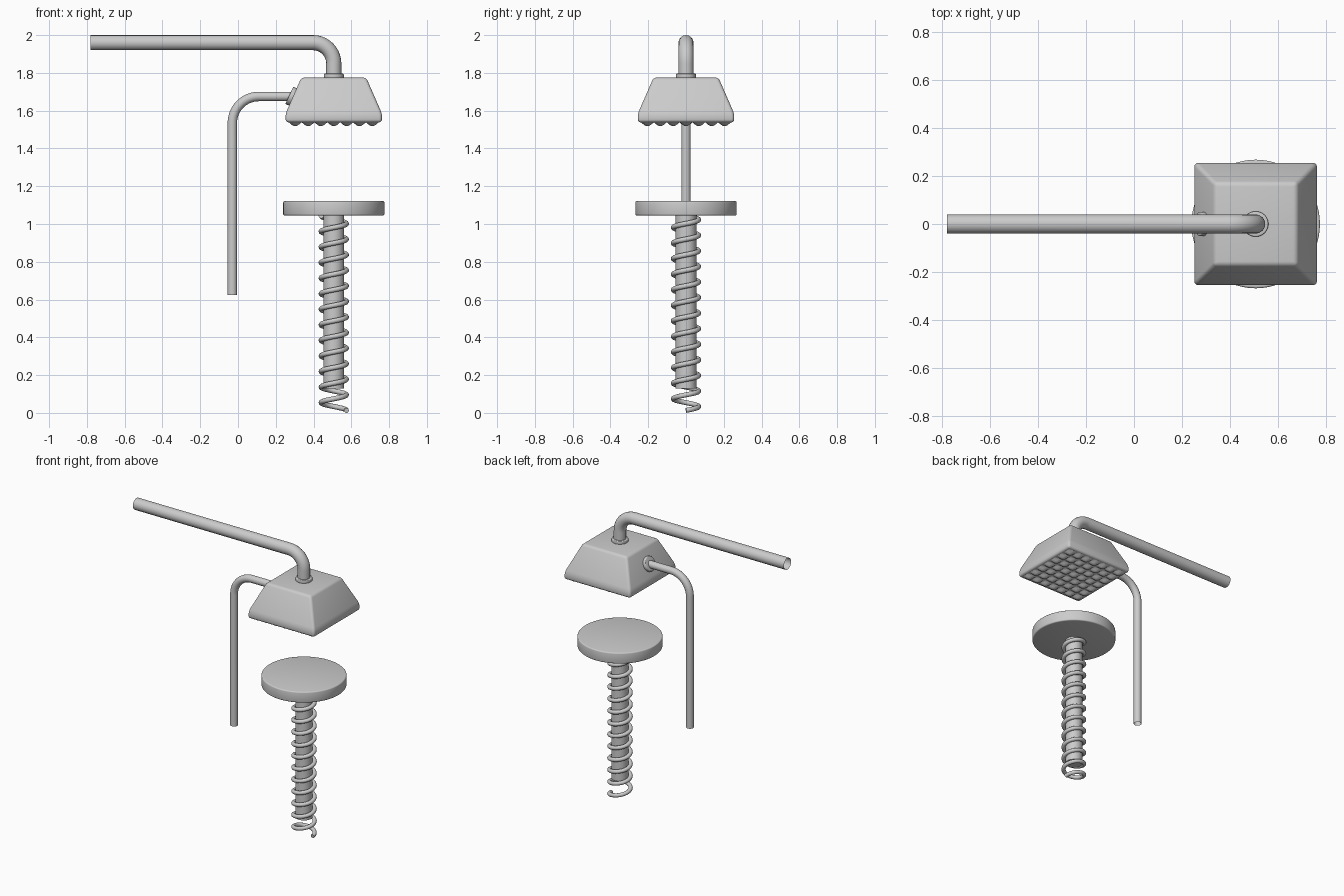
import bpy, bmesh, math
from mathutils import Vector

if "Cube" in bpy.data.objects:
    bpy.data.objects.remove(bpy.data.objects["Cube"])

CX = 0.507  # common axis of head, seat and spring


def finish(name, bm, angle=35):
    me = bpy.data.meshes.new(name)
    bmesh.ops.recalc_face_normals(bm, faces=bm.faces)
    bm.to_mesh(me)
    bm.free()
    ob = bpy.data.objects.new(name, me)
    bpy.context.collection.objects.link(ob)
    bpy.ops.object.select_all(action='DESELECT')
    ob.select_set(True)
    bpy.context.view_layer.objects.active = ob
    bpy.ops.object.shade_smooth_by_angle(angle=math.radians(angle))
    return ob


def tube(name, pts, radius, caps=False, res=4):
    cu = bpy.data.curves.new(name, 'CURVE')
    cu.dimensions = '3D'
    cu.bevel_depth = radius
    cu.bevel_resolution = res
    cu.use_fill_caps = caps
    sp = cu.splines.new('POLY')
    sp.points.add(len(pts) - 1)
    for p, co in zip(sp.points, pts):
        p.co = (*co, 1)
    sp.use_smooth = True
    ob = bpy.data.objects.new(name, cu)
    bpy.context.collection.objects.link(ob)
    return ob


def arc(x, z, r, a0, a1, n=14):
    angs = [math.radians(a0 + (a1 - a0) * i / n) for i in range(n + 1)]
    return [(x + r * math.cos(a), 0, z + r * math.sin(a)) for a in angs]


def disc(name, centre, r, h, axis=(0, 0, 1), bevel=0.008, seg=48):
    bm = bmesh.new()
    bmesh.ops.create_cone(bm, cap_ends=True, segments=seg, radius1=r, radius2=r, depth=h)
    if bevel:
        rims = [e for e in bm.edges if abs(e.verts[0].co.z - e.verts[1].co.z) < 1e-5]
        bmesh.ops.bevel(bm, geom=rims, offset=bevel, segments=3, profile=0.5, affect='EDGES')
    ob = finish(name, bm)
    ob.location = centre
    ob.rotation_euler = Vector((0, 0, 1)).rotation_difference(Vector(axis)).to_euler()
    return ob


# Overhead pipe and hanging side pipe, open ended
tube('overhead_pipe', [(-0.78, 0, 1.96)] + arc(CX - 0.11, 1.85, 0.11, 90, 0)
     + [(CX, 0, 1.76)], 0.04, res=6)
tube('side_pipe', [(0.31, 0, 1.675)] + arc(0.11, 1.535, 0.14, 90, 180)
     + [(-0.03, 0, 0.625)], 0.025, res=6)

# Collars where the pipes enter the head
disc('top_collar', (CX, 0, 1.784), 0.053, 0.024, bevel=0.005)
disc('side_collar', (0.285, 0, 1.675), 0.05, 0.03, axis=(-0.91, 0, 0.42), bevel=0.005)

# Shower head: tapered block with a short straight skirt
bm = bmesh.new()
rings = [[bm.verts.new((CX + h * sx, h * sy, z)) for sx, sy in ((-1, -1), (1, -1), (1, 1), (-1, 1))]
         for h, z in ((0.255, 1.538), (0.255, 1.585), (0.172, 1.775))]
for lo, hi in zip(rings, rings[1:]):
    for i in range(4):
        bm.faces.new((lo[i], lo[(i + 1) % 4], hi[(i + 1) % 4], hi[i]))
bm.faces.new(rings[0])
bm.faces.new(rings[-1])
bmesh.ops.bevel(bm, geom=bm.edges[:], offset=0.016, segments=4, profile=0.5, affect='EDGES')
finish('shower_head', bm, 40)

# Nozzle plate: grid of rounded bumps
N, S, HALF = 7, 8, 0.238
bm = bmesh.new()
bmesh.ops.create_grid(bm, x_segments=N * S, y_segments=N * S, size=HALF)
for v in bm.verts:
    u, w = [(c / HALF + 1) / 2 * N * math.pi for c in v.co[:2]]
    v.co.z = 1.539 - 0.021 * abs(math.sin(u) * math.sin(w))
    v.co.x += CX
plate = finish('nozzle_plate', bm, 60)
if plate.data.polygons[0].normal.z > 0:
    plate.data.flip_normals()

# Stool: seat, post and coil spring
disc('seat', (CX, 0, 1.083), 0.268, 0.076, bevel=0.008, seg=64)
disc('post', (CX, 0, 0.59), 0.055, 0.92, bevel=0, seg=32)
TURNS, PER = 12.5, 32
tube('spring', [(CX + 0.067 * math.cos(2 * math.pi * i / PER),
                 0.067 * math.sin(2 * math.pi * i / PER),
                 0.013 + 1.03 * i / (TURNS * PER)) for i in range(int(TURNS * PER) + 1)],
     0.0135, caps=True, res=3)
